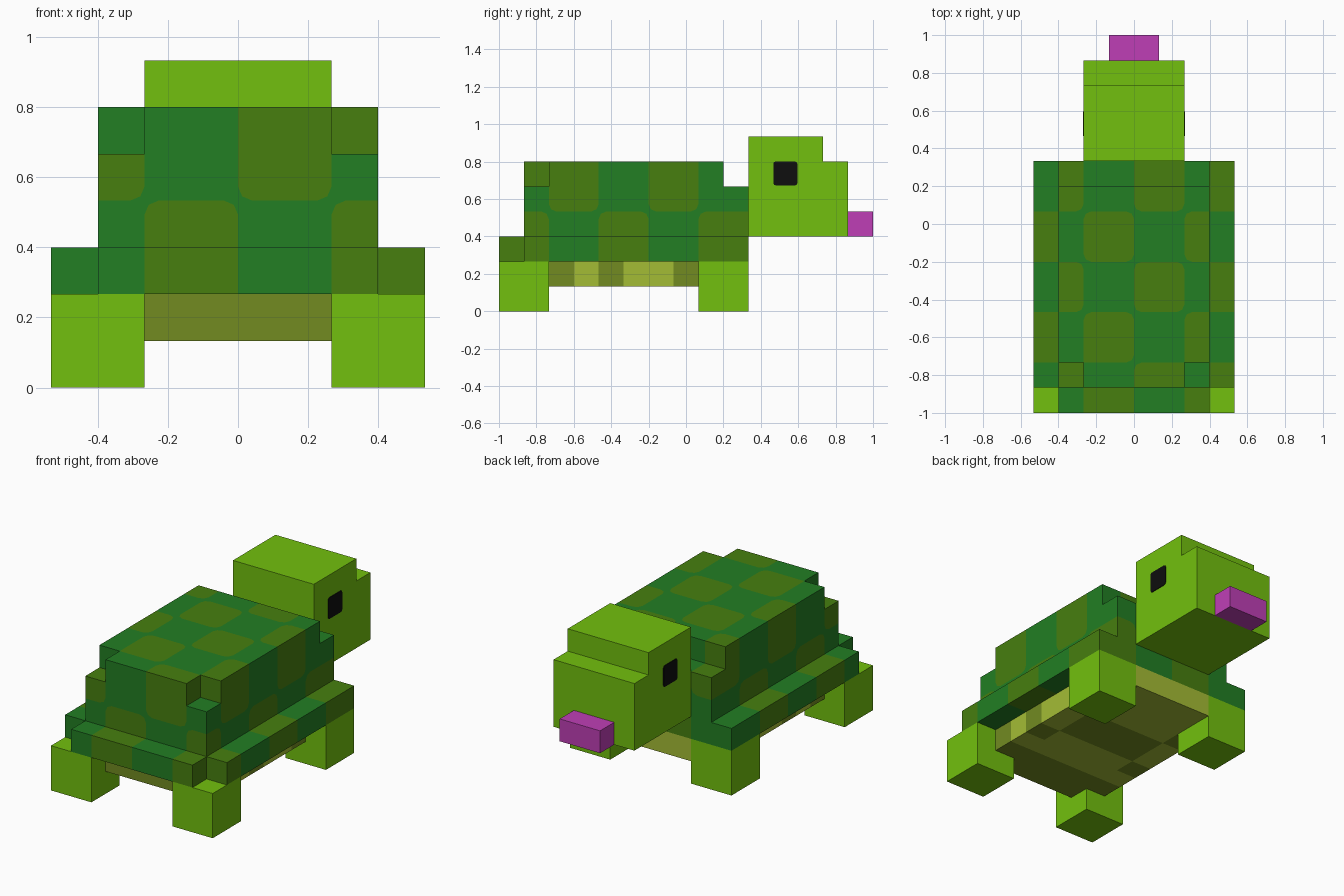
import bpy, bmesh
from mathutils import Vector

if "Cube" in bpy.data.objects:
    bpy.data.objects.remove(bpy.data.objects["Cube"], do_unlink=True)

U = 2 / 15                      # one block
ORIGIN = Vector((0, -7.5, 0))   # block grid origin, in blocks


def material(name, rgb):
    lin = [(c / 255 / 12.92) if c <= 10 else ((c / 255 + 0.055) / 1.055) ** 2.4 for c in rgb]
    m = bpy.data.materials.new(name)
    m.use_nodes = True
    m.diffuse_color = (*lin, 1)
    m.node_tree.nodes["Principled BSDF"].inputs["Base Color"].default_value = (*lin, 1)
    return m


SKIN = material("skin green", (114, 192, 14))
GREEN = material("shell green", (34, 126, 35))
OLIVE = material("shell olive", (71, 127, 15))
BELLY_DARK = material("belly dark", (114, 139, 33))
BELLY_LIGHT = material("belly light", (164, 188, 53))
PINK = material("snout pink", (191, 63, 182))
BLACK = material("eye black", (14, 14, 14))


def finish(name, bm, *mats):
    mesh = bpy.data.meshes.new(name)
    bm.to_mesh(mesh)
    bm.free()
    for m in mats:
        mesh.materials.append(m)
    ob = bpy.data.objects.new(name, mesh)
    bpy.context.collection.objects.link(ob)
    return ob


def box(name, lo, hi, mat, corner=0.0):
    """Box between two corners given in blocks; corner rounds the edges along x."""
    bm = bmesh.new()
    bmesh.ops.create_cube(bm, size=1)
    lo, hi = Vector(lo) * U, Vector(hi) * U
    for v in bm.verts:
        v.co = Vector([(lo[i] + hi[i]) / 2 + v.co[i] * (hi[i] - lo[i]) for i in range(3)])
    if corner:
        edges = [e for e in bm.edges if abs(e.verts[0].co.x - e.verts[1].co.x) > 1e-5]
        bmesh.ops.bevel(bm, geom=edges, offset=corner, segments=2, profile=0.5, affect='EDGES')
    return finish(name, bm, mat)


def block_skin(name, solid, second, mats, round_cut=0.0):
    """Outer faces of a block pattern; second() picks the second colour.
    round_cut trims second-colour corners where four pattern cells meet."""
    bm = bmesh.new()

    def emit(points, index):
        f = bm.faces.new([bm.verts.new((p + ORIGIN) * U) for p in points])
        f.material_index = index

    def moved(cell, *steps):
        out = list(cell)
        for axis, amount in steps:
            out[axis] += amount
        return tuple(out)

    cells = [(i, j, k) for i in range(-4, 4) for j in range(10) for k in range(1, 6) if solid(i, j, k)]
    for cell in cells:
        for a in range(3):
            b, c = (a + 1) % 3, (a + 2) % 3
            for s in (-1, 1):
                def exposed(q):
                    return solid(*q) and not solid(*moved(q, (a, s)))
                if not exposed(cell):
                    continue
                signs = [(-1, -1), (1, -1), (1, 1), (-1, 1)][::s]
                pts = []
                for sb, sc in signs:
                    p = Vector(cell)
                    p[a] += s > 0
                    p[b] += sb > 0
                    p[c] += sc > 0
                    pts.append(p)
                idx = int(second(*cell))
                outline = []
                for n, (sb, sc) in enumerate(signs):
                    p = pts[n]
                    meet = p[b] % 2 == 0 and p[c] % 2 == 0
                    around = all(exposed(moved(cell, *st)) for st in
                                 (((b, sb),), ((c, sc),), ((b, sb), (c, sc))))
                    if idx and round_cut and meet and around:
                        to_prev, to_next = pts[n - 1] - p, pts[(n + 1) % 4] - p
                        p1, p2 = p + to_prev * round_cut, p + to_next * round_cut
                        mid = p + (to_prev + to_next) * round_cut * 0.3
                        outline += [p1, mid, p2]
                        emit([p1, p, mid], 0)
                        emit([p, p2, mid], 0)
                    else:
                        outline.append(p)
                emit(outline, idx)
    bmesh.ops.remove_doubles(bm, verts=bm.verts, dist=1e-5)
    return finish(name, bm, *mats)


# Stepped shell with a two-block checker running through it
def shell_solid(i, j, k):
    if k == 2:
        return (-4 <= i < 4 and 1 <= j < 10) or (-3 <= i < 3 and j == 0)
    if k in (3, 4):
        return -3 <= i < 3 and 1 <= j < 10
    return k == 5 and -3 <= i < 3 and 1 <= j < 9 and not (j == 1 and i in (-3, 2))


def shell_olive(i, j, k):
    return (i // 2 + j // 2 + (k - 2) // 2) % 2 == 1


block_skin("shell", shell_solid, shell_olive, (GREEN, OLIVE), 0.3)


# Belly plate with banded underside, leaving room for the legs
def belly_solid(i, j, k):
    at_leg = i in (-3, 2) and (j < 2 or j > 7)
    return k == 1 and -3 <= i < 3 and 1 <= j < 10 and not at_leg


def belly_light(i, j, k):
    return j in ((3, 5, 6) if i in (-3, 2) else (3, 4, 7, 8, 9))


block_skin("belly", belly_solid, belly_light, (BELLY_DARK, BELLY_LIGHT))

# Head, a stepped profile drawn across its width
bm = bmesh.new()
profile = [(2.5, 3), (6.5, 3), (6.5, 6), (5.5, 6), (5.5, 7), (2.5, 7)]
face = bm.faces.new([bm.verts.new((-2 * U, y * U, z * U)) for y, z in profile])
ext = bmesh.ops.extrude_face_region(bm, geom=[face])
bmesh.ops.translate(bm, vec=(4 * U, 0, 0),
                    verts=[g for g in ext["geom"] if isinstance(g, bmesh.types.BMVert)])
bmesh.ops.recalc_face_normals(bm, faces=bm.faces)
finish("head", bm, SKIN)

box("snout", (-1, 6.5, 3), (1, 7.5, 4), PINK)

# Legs and eyes on both sides
for side, s in (("left", 1), ("right", -1)):
    for end, y in (("tail_end", -7.5), ("head_end", 0.5)):
        box(f"{end}_leg_{side}", (3 * s - 1, y, 0), (3 * s + 1, y + 2, 2), SKIN)
    box(f"eye_{side}", (2 * s - 0.03, 3.5, 5.05), (2 * s + 0.03, 4.47, 6), BLACK, 0.012)
